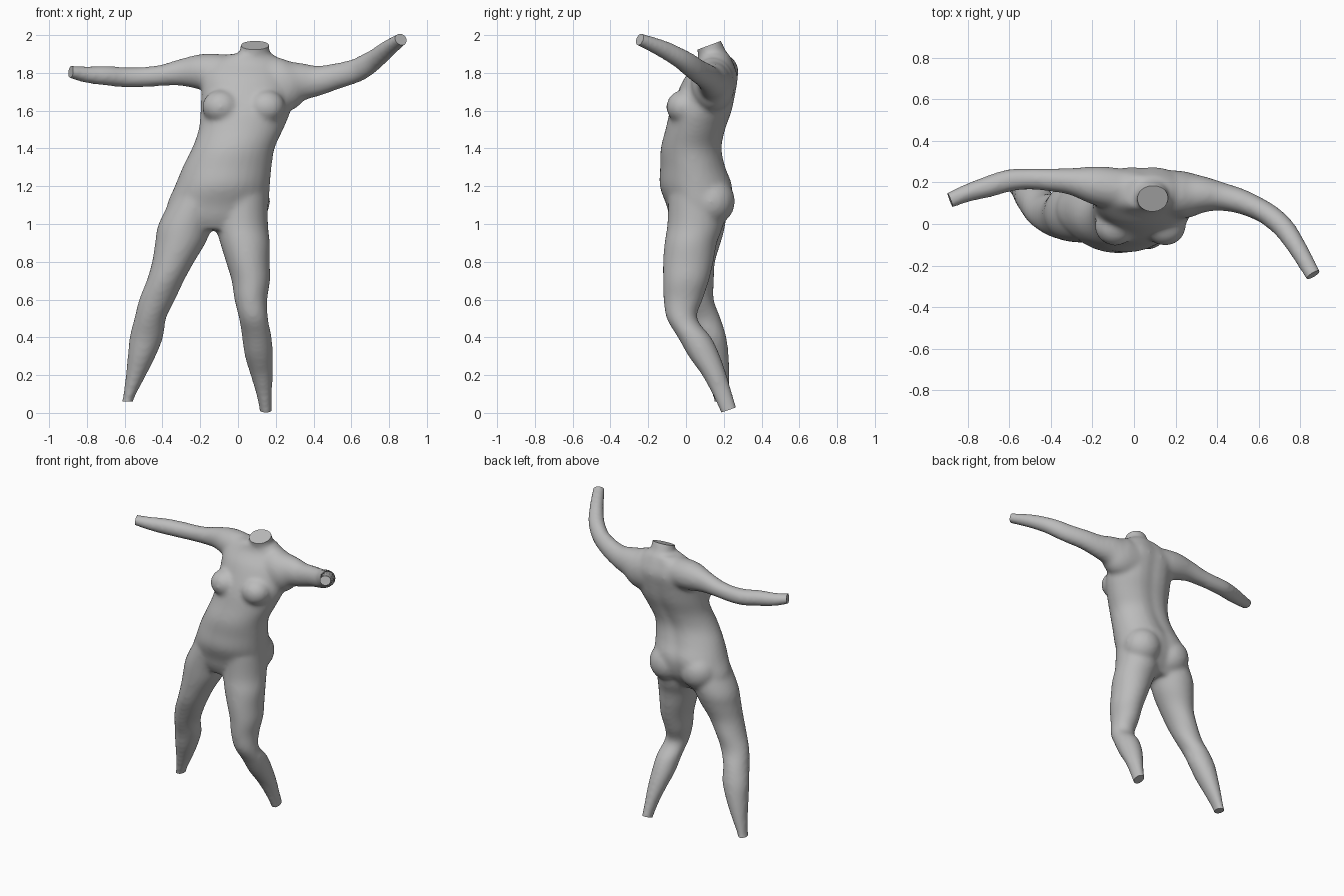
import bpy, bmesh, math
from mathutils import Vector, Matrix

if "Cube" in bpy.data.objects:
    bpy.data.objects.remove(bpy.data.objects["Cube"])

SIDES = 28
PUFF = 0.004  # allowance for shrinkage when the skin is smoothed
bm = bmesh.new()


def spline(rows, steps=4):
    """Interpolate table rows smoothly."""
    rows = [Vector(r) for r in rows]
    result = []
    for i in range(len(rows) - 1):
        a, b = rows[i], rows[i + 1]
        before, after = rows[max(i - 1, 0)], rows[min(i + 2, len(rows) - 1)]
        for s in range(steps):
            t = s / steps
            point = a.copy()
            point += (b - before) * (0.5 * t)
            point += (before * 2 - a * 5 + b * 4 - after) * (0.5 * t * t)
            point += (a * 3 - before - b * 3 + after) * (0.5 * t ** 3)
            result.append(point)
    return result + [rows[-1]]


def loft(rows, level=True, extend=True, groove=0.0):
    """Closed tube through rows of x, y, z, width radius, depth radius."""
    rows = spline(rows)
    if extend:
        tip = rows[-1].copy()
        step = Vector(tip[:3]) - Vector(rows[-2][:3])
        for axis, value in enumerate(step.normalized() * 0.04):
            tip[axis] += value
        rows.append(tip)
    rings = []
    for i, row in enumerate(rows):
        centre = Vector(row[:3])
        side, up = Vector((1, 0, 0)), Vector((0, 1, 0))
        if not level:
            ahead = Vector(rows[min(i + 1, len(rows) - 1)][:3])
            behind = Vector(rows[max(i - 1, 0)][:3])
            along = (ahead - behind).normalized()
            side = along.cross(Vector((0, 0, 1))).normalized()
            up = side.cross(along)
        ring = []
        for k in range(SIDES):
            angle = math.tau * k / SIDES
            c, s = math.cos(angle), math.sin(angle)
            depth = row[4] + PUFF
            if s > 0:  # shallow channel along the spine
                depth *= 1 - groove * math.exp(-(c / 0.25) ** 2)
            ring.append(bm.verts.new(centre + side * c * (row[3] + PUFF) + up * s * depth))
        rings.append(ring)
    faces = [bm.faces.new(rings[0][::-1]), bm.faces.new(rings[-1])]
    for low, high in zip(rings, rings[1:]):
        for k in range(SIDES):
            n = (k + 1) % SIDES
            faces.append(bm.faces.new((low[k], low[n], high[n], high[k])))
    bmesh.ops.recalc_face_normals(bm, faces=faces)


def ellipsoid(centre, radii):
    matrix = Matrix.Translation(centre) @ Matrix.Diagonal((*radii, 1))
    bmesh.ops.create_uvsphere(bm, u_segments=24, v_segments=16, radius=1, matrix=matrix)


# Torso, from the hips up to the base of the neck
loft([
    (-.12, .05, .97, .15, .10),
    (-.12, .06, 1.03, .24, .14),
    (-.108, .07, 1.1, .265, .17),
    (-.083, .06, 1.2, .248, .195),
    (-.058, .042, 1.3, .232, .175),
    (-.025, .033, 1.4, .215, .163),
    (.015, .055, 1.5, .22, .16),
    (.04, .085, 1.6, .235, .165),
    (.045, .115, 1.7, .235, .155),
    (.04, .14, 1.78, .23, .14),
    (.04, .155, 1.85, .2, .1),
    (.07, .15, 1.9, .11, .08),
], extend=False, groove=.1)

# Breasts and buttocks
for x in (-.09, .15):
    ellipsoid((x, -.01, 1.62), (.1, .095, .09))
for x in (-.2, .04):
    ellipsoid((x, .13, 1.12), (.13, .13, .13))

# Neck
loft([
    (.075, .165, 1.82, .1, .085),
    (.085, .145, 1.89, .078, .076),
    (.09, .125, 1.945, .072, .068),
])

# Left leg, bent at the knee
loft([
    (.02, .06, 1.15, .135, .15),
    (.02, .05, 1.0, .135, .145),
    (.037, .025, .9, .128, .135),
    (.052, .012, .8, .112, .13),
    (.068, 0, .7, .098, .118),
    (.068, -.015, .6, .083, .1),
    (.082, -.022, .5, .073, .077),
    (.1, .045, .4, .075, .085),
    (.11, .097, .3, .07, .08),
    (.125, .15, .2, .055, .062),
    (.138, .192, .1, .038, .05),
    (.147, .225, .015, .029, .043),
])

# Right leg, stepping out to the side
loft([
    (-.2, .06, 1.15, .14, .15),
    (-.275, .06, 1.0, .142, .145),
    (-.305, .05, .9, .13, .13),
    (-.343, .04, .8, .108, .11),
    (-.385, .045, .7, .095, .1),
    (-.428, .06, .6, .092, .083),
    (-.465, .095, .5, .08, .085),
    (-.485, .13, .4, .085, .08),
    (-.51, .15, .3, .07, .073),
    (-.54, .17, .2, .05, .058),
    (-.573, .185, .1, .03, .043),
    (-.585, .19, .06, .025, .04),
])

# Left arm, raised forward
loft([
    (.1, .15, 1.74, .11, .13),
    (.24, .14, 1.735, .11, .14),
    (.33, .142, 1.752, .085, .1),
    (.42, .132, 1.758, .065, .077),
    (.52, .107, 1.782, .056, .065),
    (.62, .062, 1.81, .05, .06),
    (.68, .02, 1.842, .05, .057),
    (.73, -.03, 1.876, .048, .05),
    (.79, -.12, 1.925, .042, .043),
    (.862, -.245, 1.977, .035, .03),
], level=False)

# Right arm, held straight out
loft([
    (-.03, .16, 1.79, .1, .1),
    (-.18, .185, 1.805, .09, .093),
    (-.3, .205, 1.802, .062, .068),
    (-.4, .212, 1.787, .052, .053),
    (-.5, .217, 1.778, .047, .05),
    (-.6, .21, 1.777, .05, .05),
    (-.7, .18, 1.785, .048, .048),
    (-.8, .15, 1.79, .04, .04),
    (-.885, .115, 1.805, .035, .03),
], level=False)

# Fuse the parts into one smooth skin
mesh = bpy.data.meshes.new("body")
bm.to_mesh(mesh)
bm.free()
body = bpy.data.objects.new("body", mesh)
bpy.context.collection.objects.link(body)
fuse = body.modifiers.new("fuse", 'REMESH')
fuse.mode = 'VOXEL'
fuse.voxel_size = .013
relax = body.modifiers.new("relax", 'SMOOTH')
relax.factor = .5
relax.iterations = 12
bpy.context.view_layer.update()
skin = bmesh.new()
skin.from_object(body, bpy.context.evaluated_depsgraph_get())
body.modifiers.clear()

# Cut the neck, wrists and ankles off flat
cuts = [
    ((.09, .125, 1.947), (0, -.35, .94)),
    ((.147, .225, .015), (0, .33, -.94)),
    ((-.585, .19, .06), (0, 0, -1)),
    ((.862, -.245, 1.977), (.5, -.8, .32)),
    ((-.885, .115, 1.805), (-.93, -.35, .1)),
]
for point, normal in cuts:
    point = Vector(point)
    faces = [f for f in skin.faces if (f.calc_center_median() - point).length < .12]
    edges = {e for f in faces for e in f.edges}
    verts = {v for f in faces for v in f.verts}
    bmesh.ops.bisect_plane(skin, geom=[*verts, *edges, *faces], plane_co=point,
                           plane_no=normal, clear_outer=True)
    bmesh.ops.holes_fill(skin, edges=[e for e in skin.edges if e.is_boundary], sides=0)
bmesh.ops.recalc_face_normals(skin, faces=skin.faces)
skin.to_mesh(mesh)
skin.free()

# Plain grey surface
grey = bpy.data.materials.new("plain grey")
grey.use_nodes = True
colour = (.5, .5, .5, 1)
grey.diffuse_color = colour
grey.node_tree.nodes["Principled BSDF"].inputs["Base Color"].default_value = colour
mesh.materials.clear()
mesh.materials.append(grey)

bpy.ops.object.select_all(action='DESELECT')
body.select_set(True)
bpy.context.view_layer.objects.active = body
bpy.ops.object.shade_smooth_by_angle(angle=math.radians(40))
